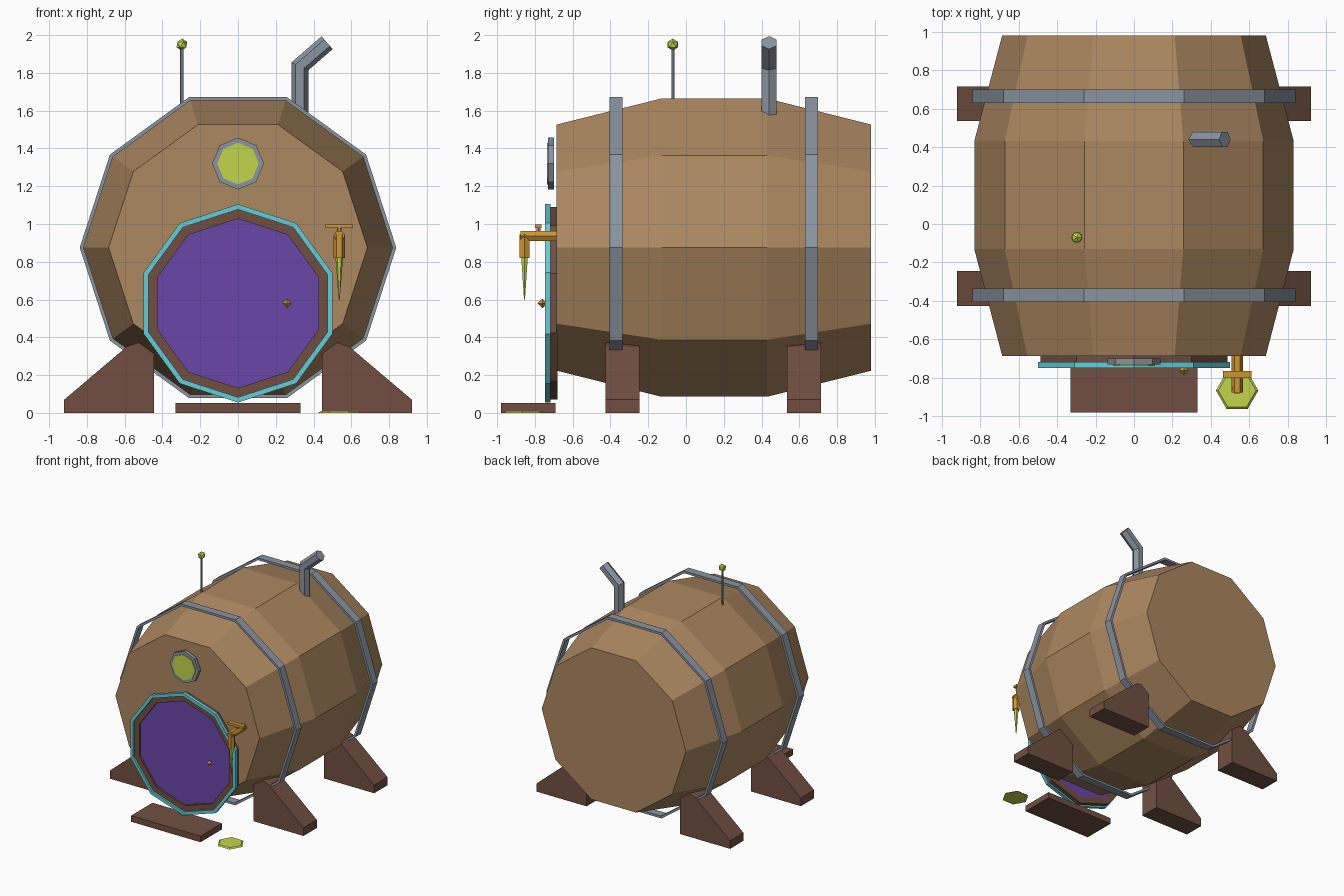
import bpy, bmesh
from math import sin, cos, pi
from mathutils import Vector

if "Cube" in bpy.data.objects:
    bpy.data.objects.remove(bpy.data.objects["Cube"], do_unlink=True)


def material(name, r, g, b):
    lin = [((c / 255 + 0.055) / 1.055) ** 2.4 for c in (r, g, b)] + [1]
    m = bpy.data.materials.new(name)
    m.use_nodes = True
    m.diffuse_color = lin
    m.node_tree.nodes["Principled BSDF"].inputs["Base Color"].default_value = lin
    return m


OAK = material("oak", 172, 136, 96)
DARK_WOOD = material("dark wood", 113, 79, 65)
STEEL = material("steel", 138, 148, 160)
TEAL = material("teal", 100, 206, 216)
PURPLE = material("purple", 106, 70, 168)
LIME = material("lime", 194, 214, 76)
GOLD = material("gold", 206, 150, 52)


def finish(name, bm, mat):
    bmesh.ops.recalc_face_normals(bm, faces=bm.faces)
    me = bpy.data.meshes.new(name)
    bm.to_mesh(me)
    bm.free()
    me.materials.append(mat)
    ob = bpy.data.objects.new(name, me)
    bpy.context.collection.objects.link(ob)
    return ob


def loft(name, rings, mat, closed=False):
    """Skin a list of point rings; cap the ends unless the rings form a loop."""
    bm = bmesh.new()
    loops = [[bm.verts.new(p) for p in ring] for ring in rings]
    n = len(loops[0])
    pairs = list(zip(loops, loops[1:]))
    if closed:
        pairs.append((loops[-1], loops[0]))
    else:
        bm.faces.new(loops[0])
        bm.faces.new(loops[-1])
    for a, b in pairs:
        for i in range(n):
            j = (i + 1) % n
            bm.faces.new((a[i], a[j], b[j], b[i]))
    return finish(name, bm, mat)


def turn(name, centre, profile, sides, mat, axis="Y", phase=0.0, closed=False):
    """Turn a (radius, position) profile around an axis through the centre."""
    rings = []
    for r, t in profile:
        ring = []
        for i in range(sides):
            a = phase + 2 * pi * i / sides
            u, v = r * cos(a), r * sin(a)
            offset = (u, t, v) if axis == "Y" else (u, v, t)
            ring.append(Vector(centre) + Vector(offset))
        rings.append(ring)
    return loft(name, rings, mat, closed)


def band(name, centre, outer, inner, y0, y1, sides, mat, phase=0.0):
    profile = [(outer, y0), (outer, y1), (inner, y1), (inner, y0)]
    return turn(name, centre, profile, sides, mat, phase=phase, closed=True)


def box(name, lo, hi, mat):
    rings = [[(lo[0], lo[1], z), (hi[0], lo[1], z), (hi[0], hi[1], z), (lo[0], hi[1], z)]
             for z in (lo[2], hi[2])]
    return loft(name, rings, mat)


# Barrel body and hoops
axis = (0, 0, 0.875)
turn("barrel", axis, [(0.685, -0.685), (0.83, -0.13), (0.83, 0.43), (0.685, 0.98)], 10, OAK)
for label, y in (("front", -0.37), ("back", 0.665)):
    band(label + "_hoop", axis, 0.838, 0.818, y - 0.035, y + 0.035, 10, STEEL)

# Four cradle feet
foot = [(0.92, 0), (0.92, 0.07), (0.59, 0.35), (0.53, 0.372), (0.445, 0.335), (0.445, 0)]
for label, y in (("front", -0.335), ("back", 0.625)):
    for side, s in (("left", 1), ("right", -1)):
        rings = [[(s * x, y + d, z) for x, z in foot] for d in (-0.09, 0.09)]
        loft(f"{label}_{side}_foot", rings, DARK_WOOD)

# Round door with frame, trim and knob
door = (0, 0, 0.58)
band("door_trim", door, 0.525, 0.497, -0.747, -0.718, 10, TEAL, pi / 2)
band("door_frame", door, 0.51, 0.448, -0.73, -0.68, 10, DARK_WOOD, pi / 2)
turn("door_panel", door, [(0.452, -0.715), (0.452, -0.68)], 10, PURPLE, phase=pi / 2)
turn("door_knob", (0.26, -0.76, 0.58), [(0.001, -0.025), (0.025, 0), (0.001, 0.025)], 4, GOLD)
box("door_step", (-0.33, -0.98, 0), (0.33, -0.69, 0.052), DARK_WOOD)

# Porthole
port = (0, 0, 1.32)
band("porthole_rim", port, 0.137, 0.108, -0.73, -0.70, 8, STEEL, pi / 2)
turn("porthole_glass", port, [(0.11, -0.737), (0.11, -0.70)], 8, LIME, phase=pi / 2)

# Tap, drip and puddle
TX, TY = 0.536, -0.855
turn("tap_pipe", (TX, 0, 0.937), [(0.03, -0.875), (0.03, -0.67)], 6, GOLD)
turn("tap_spout", (TX, TY, 0), [(0.03, 0.82), (0.03, 0.945)], 6, GOLD, "Z")
turn("tap_stem", (TX, -0.782, 0), [(0.012, 0.95), (0.012, 0.985)], 6, GOLD, "Z")
box("tap_handle", (TX - 0.074, -0.80, 0.978), (TX + 0.074, -0.764, 0.998), GOLD)
turn("drip", (TX, TY, 0), [(0.003, 0.6), (0.02, 0.825)], 6, LIME, "Z")
turn("puddle", (TX, TY - 0.01, 0), [(0.11, 0), (0.098, 0.01)], 6, LIME, "Z")

# Bent chimney with a mitred elbow
R = 0.045
base, elbow, tip = Vector((0.328, 0.44, 1.57)), Vector((0.328, 0.44, 1.835)), Vector((0.472, 0.44, 1.96))
run = (tip - elbow).normalized()
across = Vector((run.z, 0, -run.x))
slope = -run.x / (1 + run.z)
hexagon = [(R * cos(i * pi / 3), R * sin(i * pi / 3)) for i in range(6)]
rings = [[base + Vector((u, v, 0)) for u, v in hexagon],
         [elbow + Vector((u, v, u * slope)) for u, v in hexagon],
         [tip + across * u + Vector((0, v, 0)) for u, v in hexagon]]
loft("chimney", rings, STEEL)

# Antenna
turn("antenna_rod", (-0.297, -0.07, 0), [(0.009, 1.62), (0.009, 1.94)], 6, STEEL, "Z")
bm = bmesh.new()
bmesh.ops.create_icosphere(bm, subdivisions=1, radius=0.032)
ball = finish("antenna_tip", bm, LIME)
ball.location = (-0.297, -0.07, 1.95)
